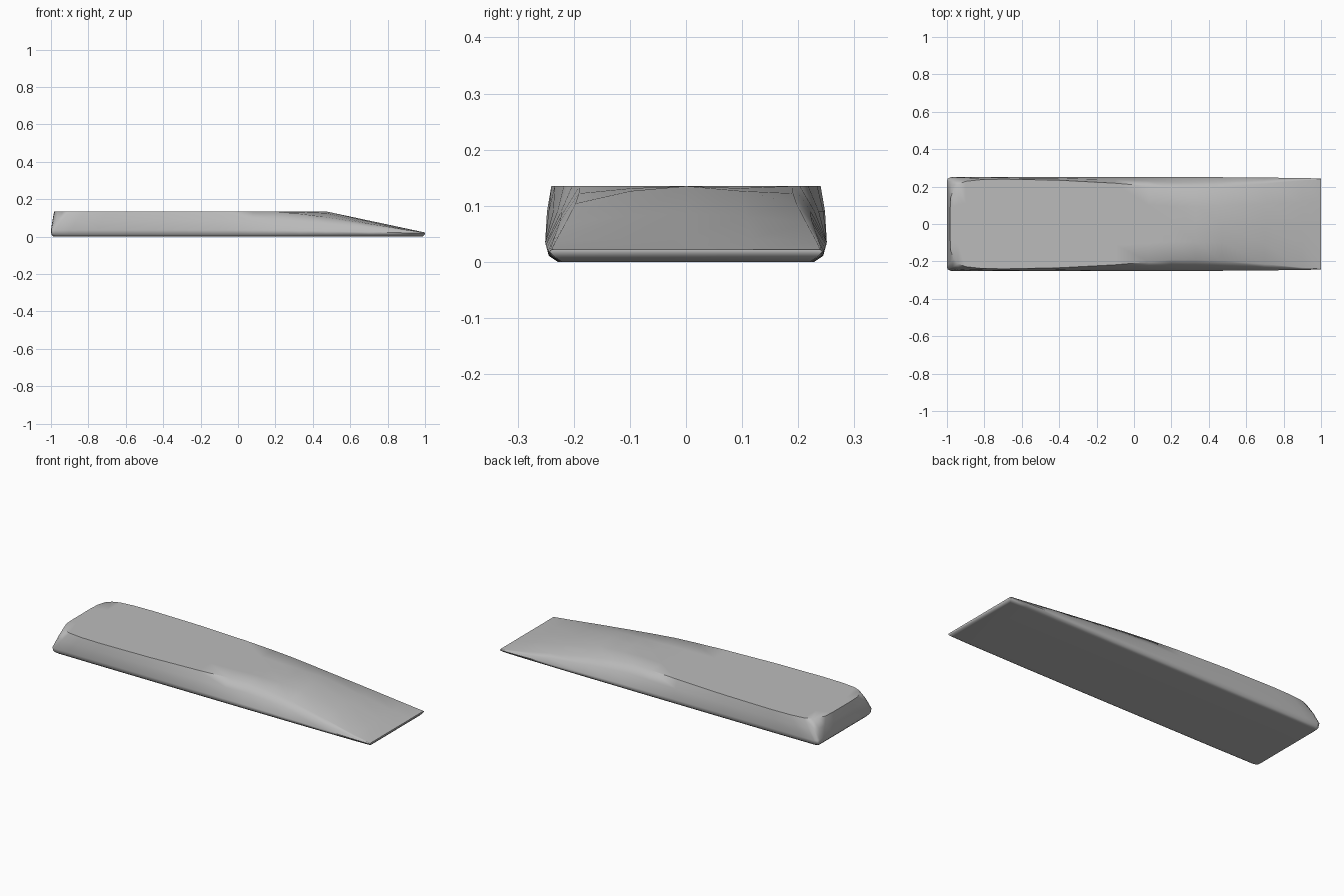
import bpy
import bmesh
import math

cube = bpy.data.objects.get("Cube")
if cube:
    bpy.data.objects.remove(cube)

HEIGHT, TIP = 0.135, 0.022

grey = bpy.data.materials.new("plain grey")
grey.use_nodes = True
grey.diffuse_color = (0.5, 0.5, 0.5, 1)
grey.node_tree.nodes["Principled BSDF"].inputs["Base Color"].default_value = (0.5, 0.5, 0.5, 1)

# Stations along the wedge: top edge x, y, z and base edge x, y
stations = [
    (-0.983, 0.08, HEIGHT, -1, 0.1),
    (-0.980, 0.14, HEIGHT, -1, 0.19),
    (-0.965, 0.185, HEIGHT, -1, 0.226),
    (-0.94, 0.212, HEIGHT, -0.997, 0.243),
    (-0.90, 0.228, HEIGHT, -0.98, 0.25),
    (-0.82, 0.237, HEIGHT, -0.9, 0.25),
    (-0.70, 0.240, HEIGHT, -0.75, 0.251),
    (-0.40, 0.234, HEIGHT, -0.42, 0.251),
    (-0.10, 0.218, HEIGHT, -0.1, 0.251),
    (0.08, 0.203, HEIGHT, 0.08, 0.251),
    (0.20, 0.190, HEIGHT, 0.2, 0.251),
    (0.33, 0.191, 0.122, 0.33, 0.25),
    (0.47, 0.197, 0.104, 0.47, 0.25),
    (0.70, 0.215, 0.069, 0.7, 0.248),
    (0.90, 0.233, 0.036, 0.9, 0.246),
    (1.00, 0.239, TIP, 1.0, 0.243),
]


def ridge(x):
    """Height of the centre line: flat, then a straight ramp to the tip."""
    return min(HEIGHT, HEIGHT - (HEIGHT - TIP) * (x - 0.47) / 0.53)


def half_section(tx, ty, tz, bx, by):
    """Points from the underside, up the wall and over to the middle."""
    waist = min(0.035, 0.018 + 0.15 * (tz - TIP))
    mix = lambda a, b, t: a + (b - a) * t
    crown = ridge(tx)
    return [
        (bx * 0.988, by * 0.91, 0),
        (bx * 0.998, by * 0.975, 0.011),
        (bx, by, waist),
        (mix(bx, tx, 0.5), mix(by, ty, 0.5) + 0.02 * (tz - TIP), mix(waist, tz, 0.55)),
        (tx, ty, tz),
        (tx, ty * 0.5, mix(tz, crown, 0.72)),
        (tx, 0, crown),
    ]


# Loft the mirrored sections into one body
bm = bmesh.new()
rings = []
for s in stations:
    half = half_section(*s)
    points = half + [(x, -y, z) for x, y, z in reversed(half[:-1])]
    rings.append([bm.verts.new(p) for p in points])

count = len(rings[0])
for a, b in zip(rings, rings[1:]):
    for k in range(count):
        n = (k + 1) % count
        bm.faces.new((a[k], a[n], b[n], b[k]))

# Close both ends with bands from side to side
for ring in (rings[0], rings[-1]):
    for k in range(4):
        bm.faces.new((ring[k], ring[k + 1], ring[count - 2 - k], ring[count - 1 - k]))
    if ring is rings[0]:
        bm.faces.new(ring[4:count - 4])

bmesh.ops.recalc_face_normals(bm, faces=bm.faces)
mesh = bpy.data.meshes.new("wedge_body")
bm.to_mesh(mesh)
bm.free()
body = bpy.data.objects.new("wedge_body", mesh)
bpy.context.collection.objects.link(body)
mesh.materials.append(grey)

# Smooth the walls, keep the rim of the flat top crisp
bpy.ops.object.select_all(action="DESELECT")
body.select_set(True)
bpy.context.view_layer.objects.active = body
bpy.ops.object.shade_smooth_by_angle(angle=math.radians(58))
weighted = body.modifiers.new("even_shading", "WEIGHTED_NORMAL")
weighted.keep_sharp = True
